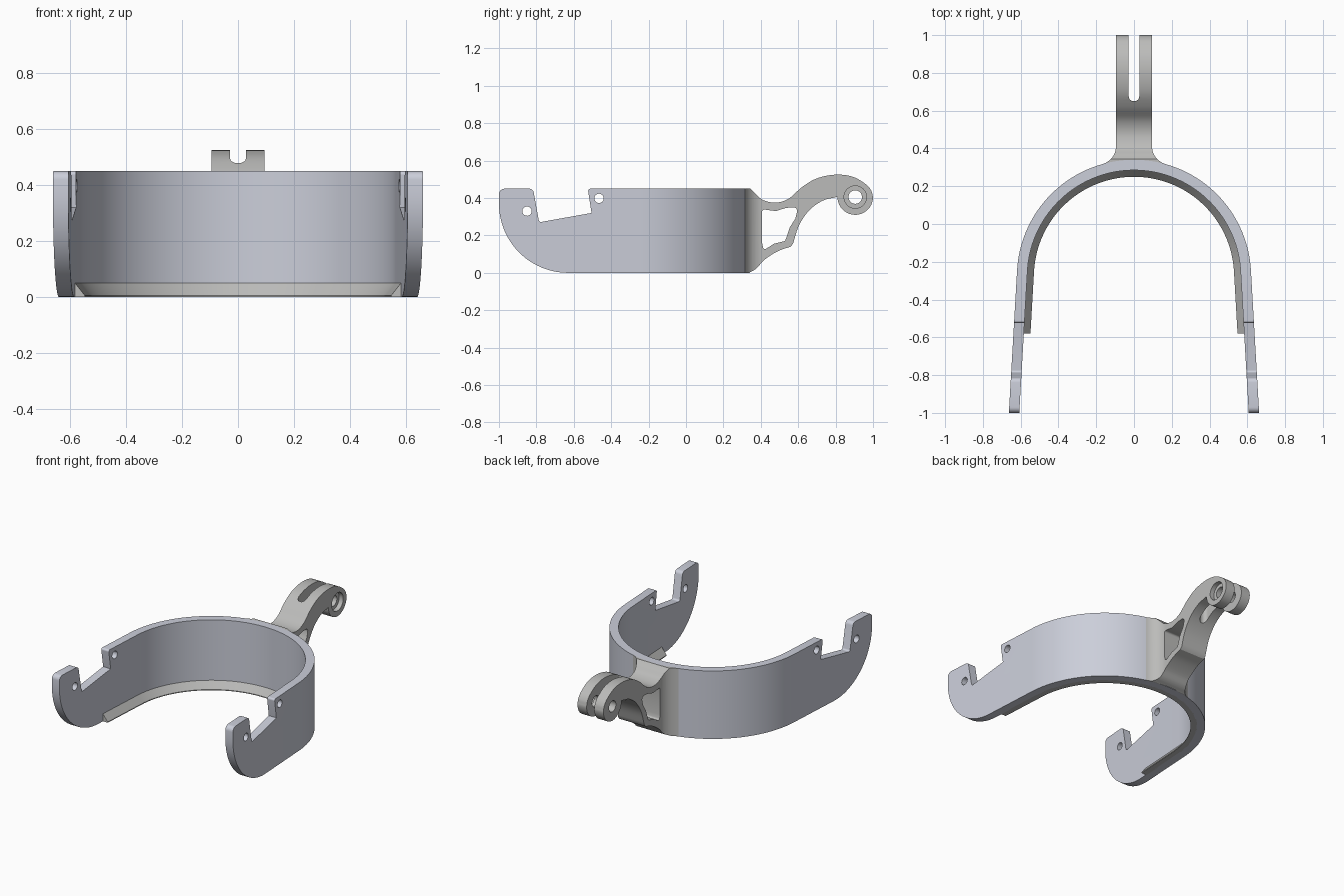
import bpy, bmesh
from math import sin, cos, pi, tan, radians, atan2, acos
from mathutils import Vector

if "Cube" in bpy.data.objects:
    bpy.data.objects.remove(bpy.data.objects["Cube"])

CY, R, TILT = -0.28, 0.62, radians(3.3)   # band arc centre, radius, arm splay


def prism(name, pts, axis, lo, hi):
    """Extrude a 2D outline along x (points are y,z) or z (points are x,y)."""
    bm = bmesh.new()
    place = (lambda p: (lo, p[0], p[1])) if axis == 'x' else (lambda p: (p[0], p[1], lo))
    face = bm.faces.new([bm.verts.new(place(p)) for p in pts])
    ext = bmesh.ops.extrude_face_region(bm, geom=[face])
    step = Vector((hi - lo, 0, 0)) if axis == 'x' else Vector((0, 0, hi - lo))
    bmesh.ops.translate(bm, vec=step, verts=[v for v in ext['geom'] if isinstance(v, bmesh.types.BMVert)])
    return finish(name, bm)


def finish(name, bm):
    bmesh.ops.recalc_face_normals(bm, faces=bm.faces)
    me = bpy.data.meshes.new(name)
    bm.to_mesh(me)
    bm.free()
    ob = bpy.data.objects.new(name, me)
    bpy.context.collection.objects.link(ob)
    return ob


def boolean(ob, tool, op):
    mod = ob.modifiers.new('cut', 'BOOLEAN')
    mod.object, mod.operation, mod.solver = tool, op, 'EXACT'
    bpy.context.view_layer.objects.active = ob
    bpy.ops.object.modifier_apply(modifier=mod.name)
    bpy.data.objects.remove(tool)


def arc(cx, cy, r, a0, a1, n):
    return [(cx + r * cos(a0 + (a1 - a0) * i / n), cy + r * sin(a0 + (a1 - a0) * i / n))
            for i in range(n + 1)]


def circle(cx, cy, r):
    return arc(cx, cy, r, 0, 2 * pi, 40)[:-1]


def rounded(corners):
    """Polygon of (u, v, radius) with each corner replaced by a tangent arc."""
    out = []
    for i, (u, v, r) in enumerate(corners):
        p = Vector((u, v))
        if r == 0:
            out.append((u, v))
            continue
        d0 = (Vector(corners[i - 1][:2]) - p).normalized()
        d1 = (Vector(corners[(i + 1) % len(corners)][:2]) - p).normalized()
        half = acos(d0.dot(d1)) / 2
        s, e = p + d0 * r / tan(half), p + d1 * r / tan(half)
        c = p + (d0 + d1).normalized() * r / sin(half)
        a0, a1 = atan2(*(s - c).yx), atan2(*(e - c).yx)
        a1 = a0 + (a1 - a0 + pi) % (2 * pi) - pi
        out += arc(c.x, c.y, r, a0, a1, 28 if r > 0.1 else 6)
    return out


def spline(p, n=6):
    """Catmull-Rom curve through the points."""
    p = [Vector(q) for q in p]
    p = [2 * p[0] - p[1]] + p + [2 * p[-1] - p[-2]]
    out = []
    for a, b, c, d in zip(p, p[1:], p[2:], p[3:]):
        for i in range(n):
            t = i / n
            out.append(tuple(0.5 * (2 * b + (c - a) * t + (2 * a - 5 * b + 4 * c - d) * t * t
                                    + (3 * b - a - 3 * c + d) * t ** 3)))
    return out + [tuple(p[-2])]


def u_path(inset, y_end):
    """Splayed U seen from above, offset inward from the outer wall."""
    pts = arc(0, CY, R - inset, TILT, pi - TILT, 72)
    x, y = pts[0]
    xe = x + (y - y_end) * tan(TILT)
    return [(xe, y_end)] + pts + [(-xe, y_end)]


def material(name, rgb):
    m = bpy.data.materials.new(name)
    m.diffuse_color = (*rgb, 1)
    m.use_nodes = True
    m.node_tree.nodes["Principled BSDF"].inputs["Base Color"].default_value = m.diffuse_color
    return m


# Band: U-shaped plan trimmed by the hooked side profile
band = prism('clamp_band', u_path(0, -1.1) + u_path(0.055, -1.1)[::-1], 'z', -0.1, 0.6)
side = rounded([(0.5, 0, 0), (0.5, 0.45, 0), (-0.525, 0.45, 0.012), (-0.505, 0.32, 0),
                (-0.785, 0.27, 0.012), (-0.818, 0.45, 0.025), (-1, 0.45, 0.03), (-1, 0, 0.37)])
boolean(band, prism('profile', side, 'x', -1, 1), 'INTERSECT')

# Pin holes through both arms
for y, z in ((-0.85, 0.33), (-0.465, 0.398)):
    boolean(band, prism('pin', circle(y, z, 0.025), 'x', -1, 1), 'DIFFERENCE')

# Chamfered lip along the inner bottom edge
bm = bmesh.new()
section = ((0.05, 0), (0.09, 0), (0.09, 0.005), (0.055, 0.05), (0.05, 0.05))
rails = [[bm.verts.new((x, y, z)) for x, y in u_path(d, -0.58)] for d, z in section]
for a, b in zip(rails, rails[1:] + rails[:1]):
    for i in range(len(a) - 1):
        bm.faces.new((a[i], a[i + 1], b[i + 1], b[i]))
for end in (0, -1):
    bm.faces.new([r[end] for r in rails])
lip = finish('inner_lip', bm)

# Rear bracket: plan with flared root, trimmed by the curved side profile
fr, w = 0.1, 0.095
fx = w + fr
fy = CY + ((R + fr) ** 2 - fx ** 2) ** 0.5
touch = atan2(fy - CY, fx)
right = arc(fx, fy, fr, pi + touch, pi, 12) + [(w, 1.1)]
if right[0][1] > fy:
    right = right[::-1]
root = arc(0, CY, R - 0.004, pi - touch, touch, 16)
plan = right + [(-x, y) for x, y in right[::-1]] + root
bracket = prism('rear_bracket', plan, 'z', -0.1, 0.7)

KY, KZ, KR = 0.905, 0.405, 0.095
top = spline([(0.345, 0.45), (0.37, 0.425), (0.41, 0.39), (0.48, 0.375), (0.55, 0.397),
              (0.62, 0.458), (0.7, 0.505), (0.8, 0.525), (0.89, 0.514), (0.96, 0.475),
              (0.99, 0.44), (1.0, 0.405)])
under = spline([(0.80, 0.404), (0.73, 0.385), (0.66, 0.335), (0.605, 0.255), (0.572, 0.155)])
foot = spline([(0.56, 0.14), (0.49, 0.115), (0.42, 0.07), (0.375, 0.022), (0.335, 0)])
outline = [(0.2, 0), (0.2, 0.45)] + top + arc(KY, KZ, KR, 0, -pi, 28)[1:] + under + foot
boolean(bracket, prism('profile', outline, 'x', -0.5, 0.5), 'INTERSECT')

# Side window
window = rounded([(0.407, 0.34, 0.012), (0.48, 0.33, 0), (0.535, 0.347, 0), (0.60, 0.353, 0.02),
                  (0.585, 0.29, 0), (0.556, 0.245, 0), (0.53, 0.17, 0.015), (0.47, 0.155, 0),
                  (0.415, 0.12, 0.012), (0.407, 0.16, 0)])
boolean(bracket, prism('window', window, 'x', -0.5, 0.5), 'DIFFERENCE')

# Fork slot, pivot hole and counterbore
slot = rounded([(-0.028, 0.65, 0.026), (0.028, 0.65, 0.026), (0.028, 1.2, 0), (-0.028, 1.2, 0)])
boolean(bracket, prism('slot', slot, 'z', -0.2, 0.8), 'DIFFERENCE')
boolean(bracket, prism('pivot', circle(KY, KZ, 0.036), 'x', -0.5, 0.5), 'DIFFERENCE')
boolean(bracket, prism('bore', circle(KY, KZ, 0.06), 'x', 0.065, 0.5), 'DIFFERENCE')

# Finish
pale, grey = material('pale_blue_grey', (0.6, 0.62, 0.7)), material('grey', (0.5, 0.5, 0.49))
for ob, mat in ((band, pale), (lip, grey), (bracket, grey)):
    ob.data.materials.clear()
    ob.data.materials.append(mat)
    bpy.ops.object.select_all(action='DESELECT')
    ob.select_set(True)
    bpy.context.view_layer.objects.active = ob
    bpy.ops.object.shade_smooth_by_angle(angle=radians(25))
